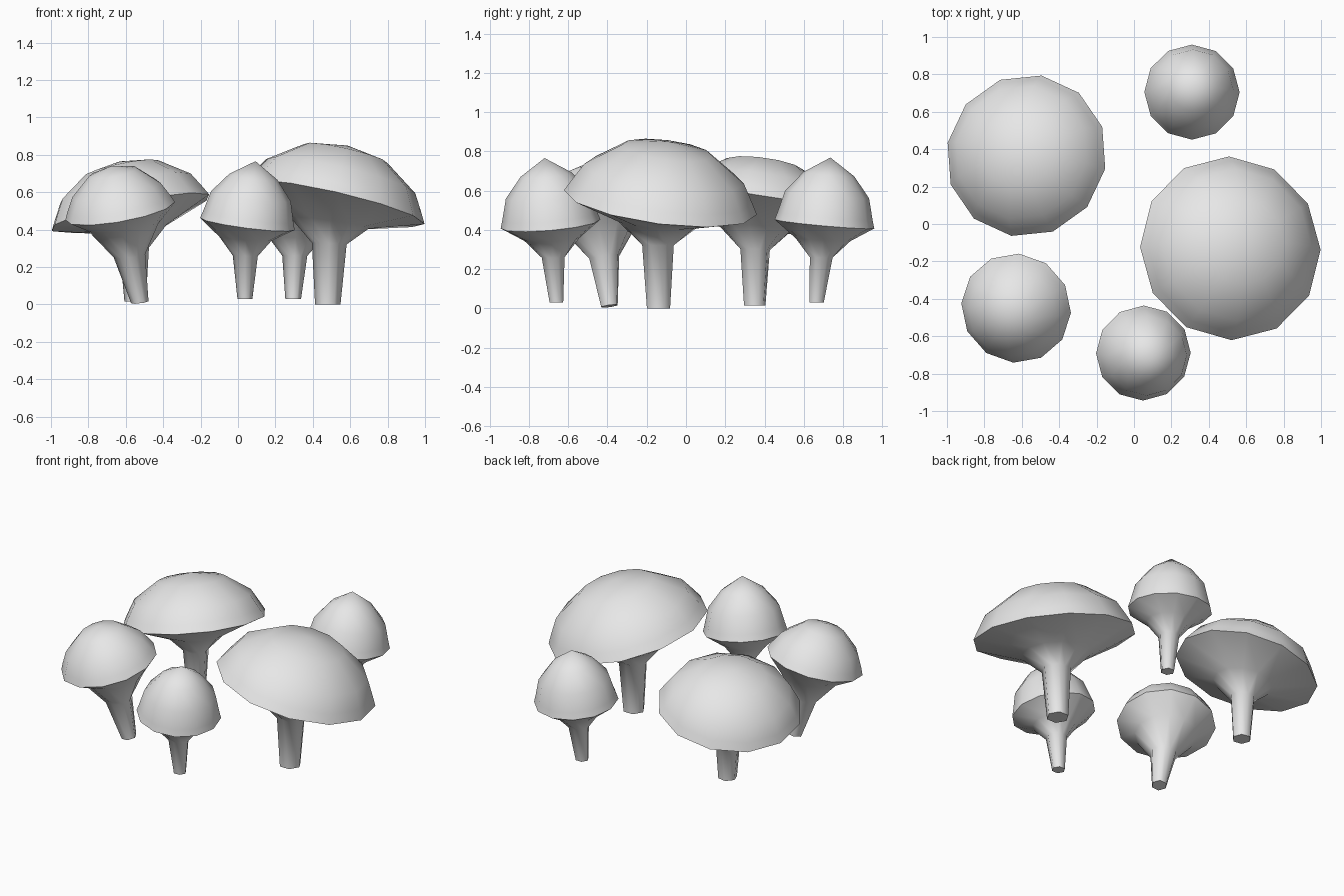
import bpy, bmesh, math
from mathutils import Vector

SIDES = 12

cube = bpy.data.objects.get("Cube")
if cube:
    bpy.data.objects.remove(cube, do_unlink=True)

grey = bpy.data.materials.new("pale_grey")
grey.use_nodes = True
grey.diffuse_color = (0.8, 0.8, 0.8, 1)
grey.node_tree.nodes["Principled BSDF"].inputs["Base Color"].default_value = (0.8, 0.8, 0.8, 1)


def mushroom(name, rim, slope, phase, dome, flare, neck, base, base_tilt=0.0):
    """dome: (radius, height) rings from crown to rim; flare, neck: (radius, z drop or z);
    base: (x, y, z, radius); slope: rise of the rim plane along x and y."""
    rim, foot = Vector(rim), Vector(base[:3])
    up = Vector((0, 0, 1))

    def tilt(amount):
        return up.rotation_difference(Vector((-slope[0] * amount, -slope[1] * amount, 1)))

    lean = tilt(1)
    flare_centre = rim + lean @ Vector((0, 0, flare[1]))
    t = (neck[1] - foot.z) / (flare_centre.z - foot.z)
    neck_centre = foot.lerp(flare_centre, t)
    # centre, radius, orientation, six-sided stem
    rings = [(rim + lean @ Vector((0, 0, h)), r, lean, False) for r, h in dome[1:]]
    rings += [(flare_centre, flare[0], tilt(0.6), False),
              (neck_centre, neck[0], tilt(max(base_tilt, 0.2)), True),
              (foot, base[3], tilt(base_tilt), True)]

    bm = bmesh.new()
    loops = []
    for centre, radius, turn, six in rings:
        loop = []
        for i in range(SIDES):
            a = math.tau * i / SIDES + math.radians(phase)
            r = radius * (math.cos(math.pi / 6) if six and i % 2 else 1)
            loop.append(bm.verts.new(centre + turn @ Vector((r * math.cos(a), r * math.sin(a), 0))))
        loops.append(loop)
    crown = bm.verts.new(rim + lean @ Vector((0, 0, dome[0][1])))
    for i in range(SIDES):
        j = (i + 1) % SIDES
        bm.faces.new((crown, loops[0][i], loops[0][j]))
        for upper, lower in zip(loops, loops[1:]):
            bm.faces.new((upper[i], lower[i], lower[j], upper[j]))
    bm.faces.new(loops[-1][::-1])
    bmesh.ops.recalc_face_normals(bm, faces=bm.faces)

    mesh = bpy.data.meshes.new(name)
    bm.to_mesh(mesh)
    bm.free()
    mesh.materials.append(grey)
    obj = bpy.data.objects.new(name, mesh)
    bpy.context.collection.objects.link(obj)
    bpy.ops.object.select_all(action='DESELECT')
    obj.select_set(True)
    bpy.context.view_layer.objects.active = obj
    bpy.ops.object.shade_smooth_by_angle(angle=math.radians(65))


def scaled(profile, s):
    return [(r * s, h * s) for r, h in profile]


# Cap outlines, crown to rim
broad = [(0, 0.32), (0.23, 0.275), (0.41, 0.15), (0.465, 0.055), (0.495, 0)]
round_cap = [(0, 0.25), (0.13, 0.215), (0.24, 0.115), (0.28, 0.04), (0.298, 0)]
pointed = [(0, 0.34), (0.13, 0.255), (0.215, 0.15), (0.243, 0.04), (0.255, 0)]

# Large broad mushrooms
mushroom("large_mushroom", (0.515, -0.13, 0.54), (-0.23, -0.13), 0, broad,
         (0.21, -0.11), (0.093, 0.325), (0.48, -0.14, 0, 0.068))
mushroom("wide_mushroom", (-0.575, 0.365, 0.49), (0.21, -0.14), -10, scaled(broad, 0.885),
         (0.18, -0.09), (0.08, 0.3), (-0.55, 0.35, 0.015, 0.058))
# Medium leaning mushroom
mushroom("leaning_mushroom", (-0.63, -0.45, 0.5), (0.18, 0.2), -4, round_cap,
         (0.19, -0.09), (0.085, 0.26), (-0.525, -0.39, 0.012, 0.047), 0.7)
# Small pointed mushrooms
mushroom("front_small_mushroom", (0.05, -0.69, 0.43), (-0.13, 0.09), 0, pointed,
         (0.14, -0.08), (0.067, 0.26), (0.037, -0.66, 0.03, 0.04))
mushroom("back_small_mushroom", (0.31, 0.705, 0.43), (-0.04, -0.09), 0, pointed,
         (0.14, -0.08), (0.067, 0.26), (0.295, 0.665, 0.03, 0.042))
